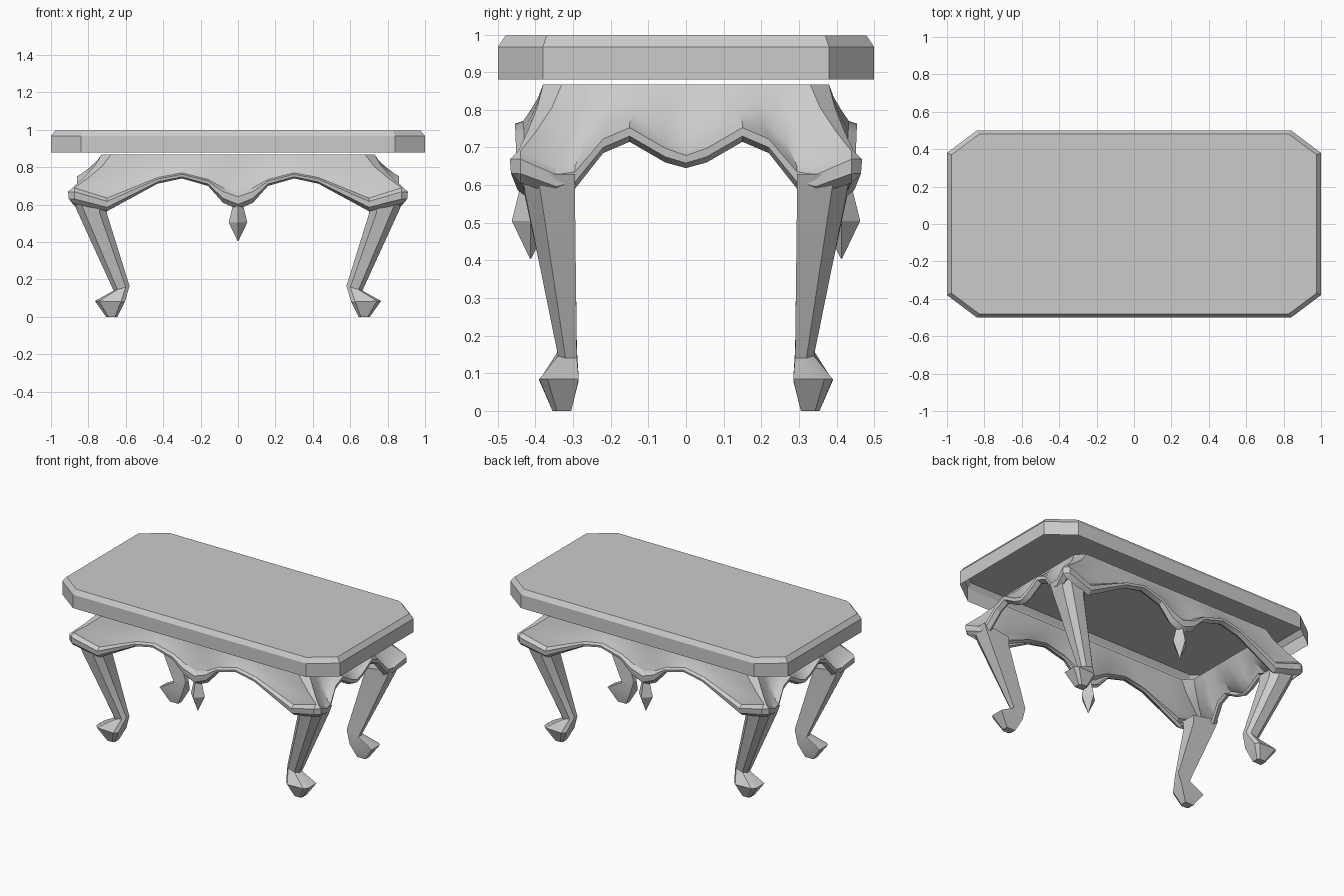
import bpy, bmesh

if "Cube" in bpy.data.objects:
    bpy.data.objects.remove(bpy.data.objects["Cube"])


def make_object(name, rings, closed=True, cap_start=False, cap_end=False, mirror=(), smooth=False):
    """Loft a surface through rings of points, optionally mirrored about the origin."""
    bm = bmesh.new()
    loops = [[bm.verts.new(p) for p in ring] for ring in rings]
    n = len(loops[0])
    for a, b in zip(loops, loops[1:]):
        for i in range(n if closed else n - 1):
            j = (i + 1) % n
            bm.faces.new((a[i], a[j], b[j], b[i]))
    if cap_start:
        bm.faces.new(loops[0][::-1])
    if cap_end:
        bm.faces.new(loops[-1])
    bmesh.ops.recalc_face_normals(bm, faces=bm.faces[:])
    # open shells: make the outward side the front
    if closed is False:
        bm.normal_update()
        if sum(f.normal.dot(f.calc_center_median()) * f.calc_area() for f in bm.faces) < 0:
            bmesh.ops.reverse_faces(bm, faces=bm.faces[:])
    mesh = bpy.data.meshes.new(name)
    bm.to_mesh(mesh)
    bm.free()
    ob = bpy.data.objects.new(name, mesh)
    bpy.context.collection.objects.link(ob)
    if mirror:
        mod = ob.modifiers.new("Mirror", 'MIRROR')
        mod.use_axis = ('X' in mirror, 'Y' in mirror, False)
        mod.merge_threshold = 0.0005
    if smooth:
        bpy.ops.object.select_all(action='DESELECT')
        ob.select_set(True)
        bpy.context.view_layer.objects.active = ob
        bpy.ops.object.shade_smooth_by_angle(angle=0.5)
    return ob


def octagon(hx, hy, cx, cy, z):
    q = [(hx, hy - cy), (hx - cx, hy)]
    pts = q + [(-x, y) for x, y in q[::-1]]
    pts += [(-x, -y) for x, y in pts]
    return [(x, y, z) for x, y in pts]


# Table top: hollow slab with clipped corners and a bevelled upper edge
make_object("table_top", [
    octagon(1.0, 0.5, 0.16, 0.12, 0.88),
    octagon(1.0, 0.5, 0.16, 0.12, 0.967),
    octagon(0.976, 0.48, 0.148, 0.11, 0.997),
], cap_end=True)

# Apron: one quarter, from the middle of the long side round to the middle of the short side
# front columns: x, y of rim, rim top z, rim bottom z
front = [(0, .45, .665, .575), (.08, .45, .69, .61), (.16, .452, .735, .70),
         (.30, .455, .77, .74), (.43, .453, .745, .712), (.70, .45, .635, .565),
         (.875, .468, .69, .605)]
# side columns, from the corner to the middle
side = [(.908, .44, .69, .605), (.88, .345, .645, .575), (.875, .295, .65, .59),
        (.86, .22, .735, .685), (.86, .15, .765, .715), (.86, .055, .71, .66),
        (.86, 0, .69, .645)]
columns = []
for x, y, zt, zb in front:
    columns.append(((x * .68 / .875, .38), (x, y), (0, 1), zt, zb))
for x, y, zt, zb in side:
    columns.append(((.73, y * .33 / .44), (x, y), (1, 0), zt, zb))


def apron_ring(kind):
    ring = []
    for (tx, ty), (x, y), (nx, ny), zt, zb in columns:
        if kind == "top":
            p = (tx, ty, .867)
        elif isinstance(kind, float):       # flared panel
            ex, ey = x - .022 * nx, y - .022 * ny
            k = kind ** 1.35
            p = (tx + (ex - tx) * k, ty + (ey - ty) * k, .867 + (zt - .867) * kind)
        else:                               # moulded lip: inset and height fraction
            inset, f = kind
            p = (x - inset * nx, y - inset * ny, zt + (zb - zt) * f)
        # keep the seam vertices on the mirror planes
        ring.append((p[0], -p[1], p[2]))
    return ring


make_object("apron", [apron_ring(k) for k in
                      ("top", .35, .7, 1.0, (0.0, .25), (.003, .7), (.03, 1.0), (.045, .8))],
            closed=False, mirror="XY", smooth=True)


# Legs: tapered, leaning inward to the ankle, with a pointed outward foot
def leg_ring(zo, xo, zi, xi, yo, yi, c):
    pts = [(xo, yi), (xo, yo - c), (xo - c, yo), (xi + c, yo), (xi, yo - c), (xi, yi)]
    return [(x, -y, zi + (zo - zi) * (x - xi) / (xo - xi)) for x, y in pts]


make_object("legs", [leg_ring(*r) for r in [
    (.63, .885, .60, .70, .435, .295, .04),
    (.57, .862, .55, .70, .425, .295, .04),
    (.14, .665, .165, .58, .34, .29, .02),
    (.085, .765, .08, .605, .39, .285, .022),
    (0, .705, 0, .645, .355, .305, .012),
]], cap_start=True, cap_end=True, mirror="XY", smooth=True)


# Pendant drops under the middle of the two long sides
def diamond(r, z):
    return [(r, -.413, z), (0, -.413 + r, z), (-r, -.413, z), (0, -.413 - r, z)]


make_object("pendants", [diamond(.026, .60), diamond(.05, .505), diamond(.002, .405)],
            cap_start=True, cap_end=True, mirror="Y")
